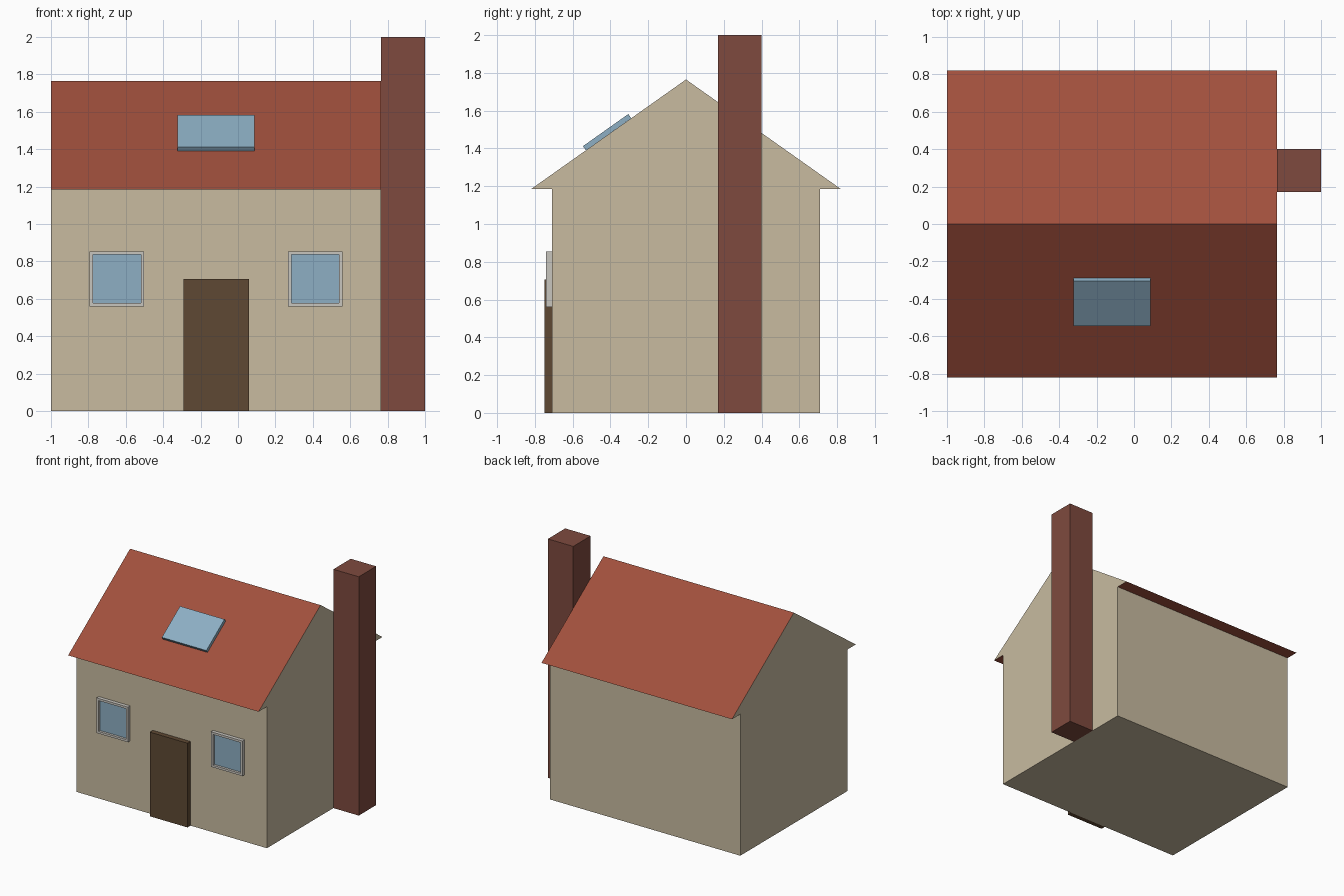
import bpy, bmesh
from mathutils import Vector

if "Cube" in bpy.data.objects:
    bpy.data.objects.remove(bpy.data.objects["Cube"])


def material(name, rgb):
    lin = [((c / 255 + 0.055) / 1.055) ** 2.4 for c in rgb]
    m = bpy.data.materials.new(name)
    m.diffuse_color = (*lin, 1)
    m.use_nodes = True
    m.node_tree.nodes["Principled BSDF"].inputs["Base Color"].default_value = m.diffuse_color
    return m


wall = material("beige_wall", (200, 187, 160))
tile = material("red_roof", (161, 80, 61))
brick = material("chimney_brown", (126, 74, 62))
wood = material("door_brown", (95, 73, 51))
frame = material("frame_grey", (201, 198, 191))
glass = material("glass_blue", (141, 175, 196))

CX = -0.1175  # middle of the house, shared by door, windows and skylight


def finish(bm, name, mats):
    bmesh.ops.recalc_face_normals(bm, faces=bm.faces)
    me = bpy.data.meshes.new(name)
    bm.to_mesh(me)
    bm.free()
    ob = bpy.data.objects.new(name, me)
    bpy.context.collection.objects.link(ob)
    for m in mats:
        me.materials.append(m)
    return ob


def extrude_x(profile, x0, x1):
    """Solid from a closed (y, z) profile swept along x."""
    bm = bmesh.new()
    face = bm.faces.new([bm.verts.new((x0, y, z)) for y, z in profile])
    new = bmesh.ops.extrude_face_region(bm, geom=[face])["geom"]
    bmesh.ops.translate(bm, vec=(x1 - x0, 0, 0),
                        verts=[v for v in new if isinstance(v, bmesh.types.BMVert)])
    bmesh.ops.recalc_face_normals(bm, faces=bm.faces)
    return bm


def box(x0, x1, y0, y1, z0, z1):
    return extrude_x([(y0, z0), (y1, z0), (y1, z1), (y0, z1)], x0, x1)


# House: walls and overhanging roof in one profile; slopes and soffits are red
half = [(0.71, 0), (0.71, 1.185), (0.82, 1.185)]
profile = half + [(0, 1.765)] + [(-y, z) for y, z in reversed(half)]
bm = extrude_x(profile, -1, 0.765)
for f in bm.faces:
    if abs(f.normal.z) > 0.3 and f.calc_center_median().z > 1:
        f.material_index = 1
finish(bm, "house", [wall, tile])

# Chimney against the right gable
finish(box(0.765, 1, 0.17, 0.40, 0, 2), "chimney", [brick])

# Door
finish(box(CX - 0.175, CX + 0.175, -0.75, -0.71, 0, 0.705), "door", [wood])

# Windows: framed box with recessed glass
for side, name in ((-1, "left_window"), (1, "right_window")):
    x = CX + side * 0.53
    bm = box(x - 0.146, x + 0.146, -0.74, -0.71, 0.56, 0.854)
    front = next(f for f in bm.faces if f.normal.y < -0.9)
    bmesh.ops.inset_region(bm, faces=[front], thickness=0.026)
    # second ring becomes the reveal
    ring = bmesh.ops.extrude_face_region(bm, geom=[front])["geom"]
    pane = next(g for g in ring if isinstance(g, bmesh.types.BMFace))
    bmesh.ops.translate(bm, vec=(0, 0.02, 0), verts=pane.verts)
    pane.material_index = 1
    if front.is_valid:
        bmesh.ops.delete(bm, geom=[front], context="FACES_ONLY")
    finish(bm, name, [frame, glass])

# Skylight: slab lying on the front roof slope
low, high = Vector((-0.53, 1.390)), Vector((-0.29, 1.560))
up = Vector((-0.577, 0.816)) * 0.027
finish(extrude_x([low, high, high + up, low + up], CX - 0.206, CX + 0.206),
       "skylight", [glass])
